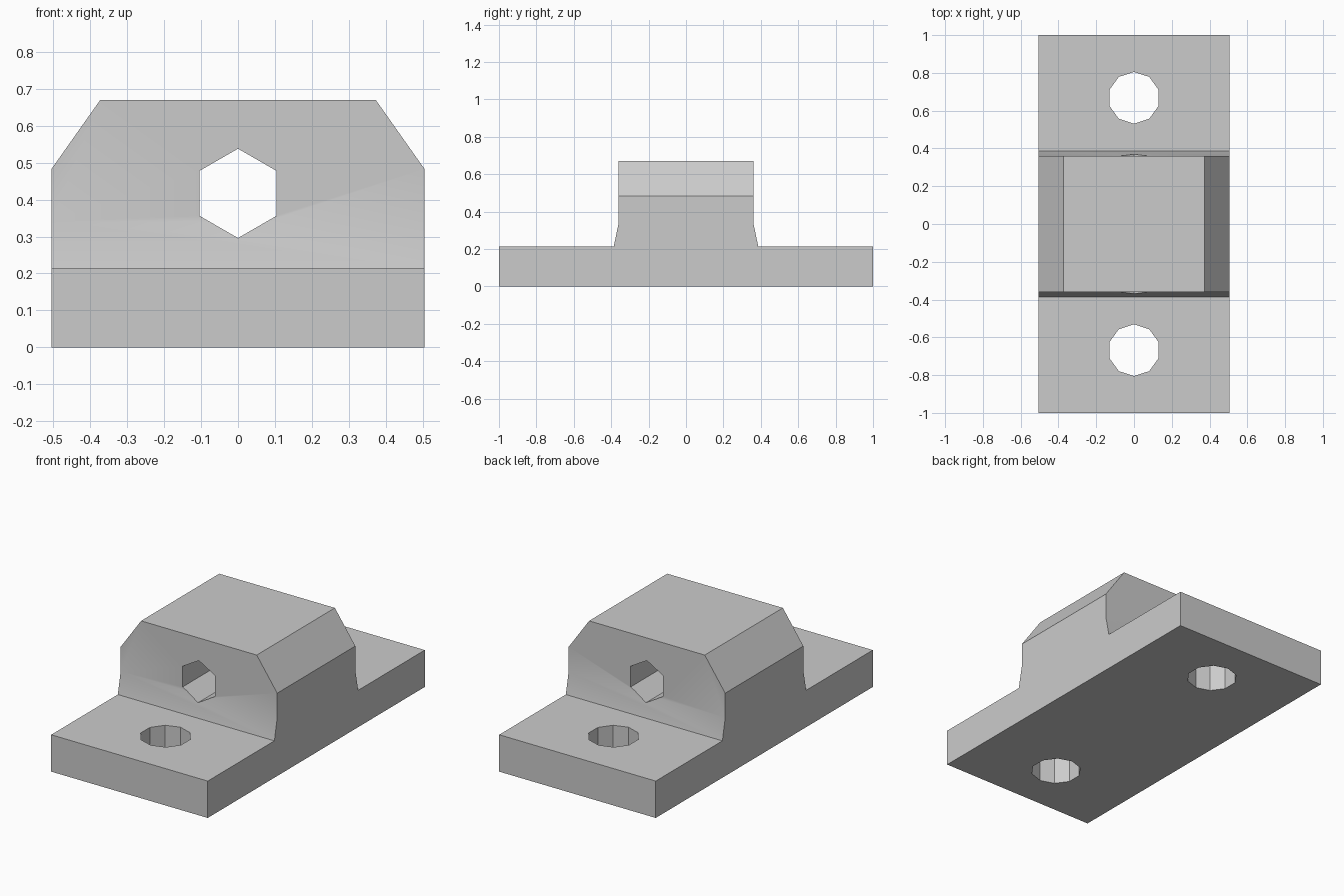
import bpy, bmesh
from math import pi
from mathutils import Matrix, Vector

cube = bpy.data.objects.get("Cube")
if cube:
    bpy.data.objects.remove(cube, do_unlink=True)

grey = bpy.data.materials.new("plain grey")
grey.use_nodes = True
colour = (0.6, 0.6, 0.6, 1)
grey.diffuse_color = colour
grey.node_tree.nodes["Principled BSDF"].inputs["Base Color"].default_value = colour


def link(name, bm):
    bmesh.ops.recalc_face_normals(bm, faces=bm.faces)
    mesh = bpy.data.meshes.new(name)
    bm.to_mesh(mesh)
    bm.free()
    mesh.materials.append(grey)
    obj = bpy.data.objects.new(name, mesh)
    bpy.context.collection.objects.link(obj)
    return obj


def prism(name, half_profile, axis, half_length):
    """Mirror a half profile of (across, z) and extrude it both ways along x or y."""
    profile = half_profile + [(-a, z) for a, z in reversed(half_profile)]
    along = Vector((1, 0, 0)) if axis == "x" else Vector((0, 1, 0))
    across = Vector((0, 1, 0)) if axis == "x" else Vector((1, 0, 0))
    bm = bmesh.new()
    face = bm.faces.new([bm.verts.new(across * a + Vector((0, 0, z)) - along * half_length)
                         for a, z in profile])
    new = bmesh.ops.extrude_face_region(bm, geom=[face])["geom"]
    bmesh.ops.translate(bm, vec=along * half_length * 2,
                        verts=[v for v in new if isinstance(v, bmesh.types.BMVert)])
    return link(name, bm)


def drill(name, sides, radius, depth, matrix):
    bm = bmesh.new()
    bmesh.ops.create_cone(bm, cap_ends=True, segments=sides, radius1=radius,
                          radius2=radius, depth=depth, matrix=matrix)
    return link(name, bm)


def combine(body, tool, operation):
    tool.hide_render = True
    mod = body.modifiers.new(tool.name, "BOOLEAN")
    mod.operation, mod.solver, mod.object = operation, "EXACT", tool
    bpy.context.view_layer.objects.active = body
    bpy.ops.object.modifier_apply(modifier=mod.name)
    bpy.data.objects.remove(tool, do_unlink=True)


# Base flanges and raised block from the side profile
body = prism("mounting_block",
             [(1, 0), (1, 0.215), (0.386, 0.215), (0.36, 0.34), (0.36, 0.67)], "x", 0.6)

# Width and chamfered shoulders from the front profile
envelope = prism("shoulder_envelope",
                 [(0.505, -0.1), (0.505, 0.483), (0.373, 0.67), (0.373, 0.8)], "y", 1.2)
combine(body, envelope, "INTERSECT")

# Six-sided bore through the block, with a corner at the top
turn = Matrix.Translation((0, 0, 0.417)) @ Matrix.Rotation(pi / 2, 4, "X")
combine(body, drill("bore", 6, 0.121, 2, turn), "DIFFERENCE")

# Ten-sided bolt hole in each flange
for side in (-1, 1):
    place = Matrix.Translation((0, side * 0.668, 0.1))
    combine(body, drill("bolt_hole", 10, 0.137, 1, place), "DIFFERENCE")

# Soft fillet slope, crisp edges elsewhere
bpy.ops.object.select_all(action="DESELECT")
body.select_set(True)
bpy.context.view_layer.objects.active = body
bpy.ops.object.shade_smooth_by_angle(angle=pi / 7)
